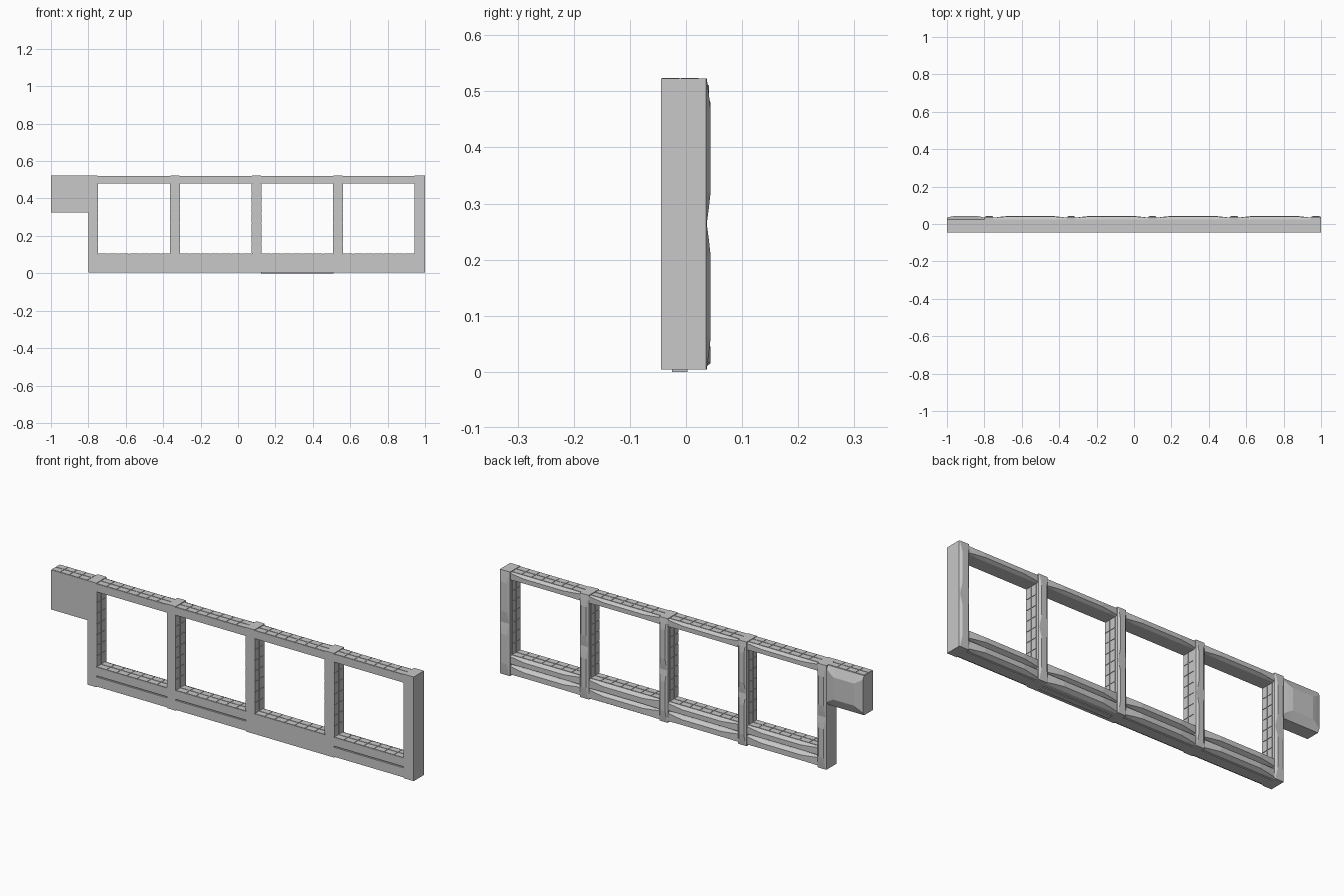
import bpy, bmesh
from mathutils import Vector

cube = bpy.data.objects.get("Cube")
if cube:
    bpy.data.objects.remove(cube)

stone = bpy.data.materials.new("grey stone")
stone.use_nodes = True
GREY = (0.58, 0.58, 0.58, 1)
stone.diffuse_color = GREY
stone.node_tree.nodes["Principled BSDF"].inputs["Base Color"].default_value = GREY

FRONT, RAIL_BACK, POST_BACK, CREST = -0.0445, 0.025, 0.036, 0.044


def finish(name, bm):
    bmesh.ops.recalc_face_normals(bm, faces=bm.faces)
    mesh = bpy.data.meshes.new(name)
    bm.to_mesh(mesh)
    bm.free()
    mesh.materials.append(stone)
    obj = bpy.data.objects.new(name, mesh)
    bpy.context.collection.objects.link(obj)


def add_box(bm, lo, hi):
    lo, hi = Vector(lo), Vector(hi)
    verts = bmesh.ops.create_cube(bm, size=1)["verts"]
    for v in verts:
        v.co = (lo + hi) / 2 + v.co * (hi - lo)


def add_pillow(bm, x0, x1, z0, z1, base, end, crest, axis):
    """Rounded stone back, lofted along its long axis."""
    a0, a1, b0, b1 = (x0, x1, z0, z1) if axis == "x" else (z0, z1, x0, x1)
    rings = []
    for t, rise in ((0, 0), (0.1, 0.5), (0.22, 1), (0.78, 1), (0.9, 0.5), (1, 0)):
        a, top = a0 + t * (a1 - a0), end + rise * (crest - end)
        inset = (b1 - b0) * (0.08 + 0.14 * rise)
        ring = []
        for b, y in ((b0, base), (b0 + inset, top), (b1 - inset, top), (b1, base)):
            ring.append(bm.verts.new((a, y, b) if axis == "x" else (b, y, a)))
        rings.append(ring)
    for r, s in zip(rings, rings[1:]):
        for i in range(3):
            bm.faces.new((r[i], r[i + 1], s[i + 1], s[i]))
    for r in (rings[0], rings[-1]):
        bm.faces.new(r)


def tile_rows(bm, along, start, end, level, thick=0.0025):
    """Two rows of thin tiles, on a top (along x) or a post side (along z)."""
    count = max(2, round((end - start) / 0.055))
    step, gap = (end - start) / count, 0.0015
    for y0, y1 in ((-0.043, -0.012), (-0.009, 0.022)):
        for i in range(count):
            a, b = start + i * step + gap, start + (i + 1) * step - gap
            l0, l1 = sorted((level, level + thick))
            if along == "x":
                add_box(bm, (a, y0, l0), (b, y1, l1))
            else:
                add_box(bm, (l0, y0, a), (l1, y1, b))


def rail(name, x0, x1, z0, z1, crest, tiled):
    bm = bmesh.new()
    add_box(bm, (x0, FRONT, z0), (x1, RAIL_BACK, z1))
    add_pillow(bm, x0, x1, z0, z1, RAIL_BACK, 0.034, crest, "x")
    if tiled:
        tile_rows(bm, "x", x0, x1, z1 - 0.0005)
    finish(name, bm)


# Posts, each with two pillowed stones on the back
posts = [(-0.80, -0.75), (-0.36, -0.313), (0.075, 0.122), (0.51, 0.56), (0.945, 1.0)]
for n, (x0, x1) in enumerate(posts):
    bm = bmesh.new()
    add_box(bm, (x0, FRONT, 0.004), (x1, POST_BACK, 0.523))
    for z0, z1 in ((0.004, 0.264), (0.264, 0.523)):
        add_pillow(bm, x0, x1, z0, z1, POST_BACK, POST_BACK + 0.001, CREST, "z")
    # Tiles on the sides that face an opening
    if n > 0:
        tile_rows(bm, "z", 0.108, 0.478, x0, -0.0025)
    if n < len(posts) - 1:
        tile_rows(bm, "z", 0.108, 0.478, x1)
    finish(f"post_{n + 1}", bm)

# Rails of each bay; the third bay has a solid sill
for n, (left, right) in enumerate(zip(posts, posts[1:])):
    x0, x1 = left[1], right[0]
    solid = n == 2
    rail(f"top_rail_{n + 1}", x0, x1, 0.48, 0.519, 0.041, True)
    rail(f"sill_rail_{n + 1}", x0, x1, 0.055 if solid else 0.061, 0.104, CREST, True)
    rail(f"base_rail_{n + 1}", x0, x1, 0.004 if solid else 0.008, 0.055, CREST, False)
    # Core that leaves only a shallow groove between the lower rails
    bm = bmesh.new()
    add_box(bm, (x0, FRONT + 0.008, 0.004), (x1, RAIL_BACK - 0.008, 0.1))
    finish(f"sill_core_{n + 1}", bm)
    if solid:
        bm = bmesh.new()
        add_box(bm, (x0, -0.025, 0.0), (x1, 0.003, 0.006))
        finish("foot_strip", bm)

# Side block with a bevelled back
bm = bmesh.new()
add_box(bm, (-1.0, FRONT, 0.325), (-0.8, RAIL_BACK, 0.522))
add_pillow(bm, -1.0, -0.8, 0.325, 0.522, RAIL_BACK, 0.034, CREST, "x")
tile_rows(bm, "x", -1.0, -0.8, 0.5215)
finish("side_block", bm)
